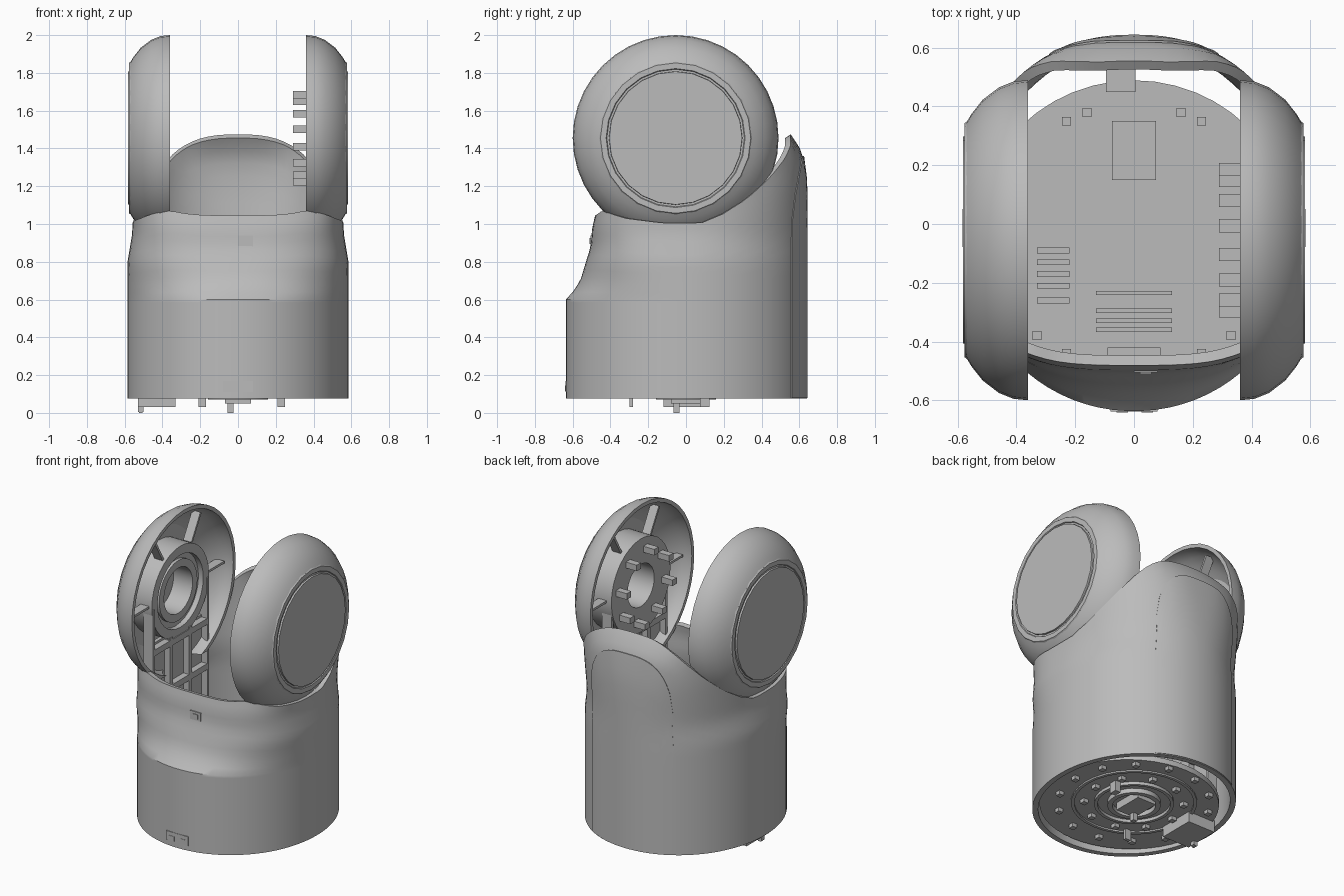
import bpy, bmesh, math

if "Cube" in bpy.data.objects:
    bpy.data.objects.remove(bpy.data.objects["Cube"])

grey = bpy.data.materials.new("light_grey")
grey.diffuse_color = (0.5, 0.5, 0.5, 1)
grey.use_nodes = True
grey.node_tree.nodes["Principled BSDF"].inputs["Base Color"].default_value = grey.diffuse_color
CY, CZ = -0.055, 1.455          # hinge axis


def finish(name, bm, angle=30, wall=0):
    bmesh.ops.recalc_face_normals(bm, faces=bm.faces)
    me = bpy.data.meshes.new(name)
    bm.to_mesh(me)
    bm.free()
    ob = bpy.data.objects.new(name, me)
    bpy.context.collection.objects.link(ob)
    me.materials.append(grey)
    bpy.ops.object.select_all(action='DESELECT')
    ob.select_set(True)
    bpy.context.view_layer.objects.active = ob
    if wall:
        mod = ob.modifiers.new("wall", 'SOLIDIFY')
        mod.thickness, mod.offset = wall, -1
        bpy.ops.object.modifier_apply(modifier="wall")
    bpy.ops.object.shade_smooth_by_angle(angle=math.radians(angle))
    return ob


def lerp(table, v):
    if v <= table[0][0]:
        return table[0][1]
    for (a, p), (b, q) in zip(table, table[1:]):
        if v <= b:
            return p + (q - p) * (v - a) / (b - a)
    return table[-1][1]


def grid(bm, rows, closed):
    vs = [[bm.verts.new(p) for p in r] for r in rows]
    n = len(vs[0])
    for a, b in zip(vs, vs[1:]):
        for i in range(n if closed else n - 1):
            j = (i + 1) % n
            bm.faces.new((a[i], a[j], b[j], b[i]))


def revolve(name, profile, axis='x', segs=40, side=1, loop=True, cut=None):
    """Spin (position along axis, radius) points around the hinge or the z axis."""
    bm = bmesh.new()
    rows = []
    for d, r in profile + (profile[:1] if loop else []):
        row = []
        for k in range(segs):
            a = math.tau * k / segs
            c, s = r * math.cos(a), r * math.sin(a)
            row.append((side * d, CY + c, CZ + s) if axis == 'x' else (c, s, d))
        rows.append(row)
    grid(bm, rows, True)
    bmesh.ops.remove_doubles(bm, verts=bm.verts, dist=1e-5)
    if cut:
        bmesh.ops.bisect_plane(bm, geom=bm.verts[:] + bm.edges[:] + bm.faces[:],
                               plane_co=(0, 0, cut), plane_no=(0, 0, -1), clear_outer=True)
    return finish(name, bm)


def boxes(name, items):
    """Each item: centre, size, optional rotation about x."""
    bm = bmesh.new()
    for c, s, *rot in items:
        vs = bmesh.ops.create_cube(bm, size=1)['verts']
        bmesh.ops.scale(bm, vec=s, verts=vs)
        if rot:
            ca, sa = math.cos(rot[0]), math.sin(rot[0])
            for v in vs:
                y, z = v.co.y, v.co.z
                v.co.y, v.co.z = y * ca - z * sa, y * sa + z * ca
        bmesh.ops.translate(bm, vec=c, verts=vs)
    return finish(name, bm)


# ---- body shell: oval tube that squares off towards its sloped rim ----
WIDTH = [(0.8, .585), (0.95, .56), (1.5, .553)]
FRONT = [(0.6, .637), (0.64, .6), (0.7, .56), (0.8, .53), (0.88, .505), (0.98, .497), (1.07, .475)]
BACK = [(1.2, .64), (1.35, .625), (1.42, .595), (1.47, .555)]
RIM = [(-.475, 1.045), (-.44, 1.07), (-.3, 1.03), (-.1, 1.005), (.1, 1.005), (.2, 1.05),
       (.3, 1.13), (.4, 1.25), (.48, 1.37), (.55, 1.475)]


def ring(t, z, grow=0.0):
    c, s = math.cos(t), math.sin(t)
    n = lerp([(.9, 2.05), (1.45, 2.6)], z) if s > 0 else lerp([(.6, 2.05), (1.05, 3.4)], z)
    x = lerp(WIDTH, z) * math.copysign(abs(c) ** (2 / n), c)
    y = lerp(BACK if s > 0 else FRONT, z) * math.copysign(abs(s) ** (2 / n), s)
    return (x + grow * c, y + grow * s, z)


def rim_height(t):
    s = math.sin(t)
    return lerp(RIM, .55 * s ** .76 if s > 0 else -.475 * (-s) ** .66)


SEG = 80
angles = [math.tau * (k + .5) / SEG for k in range(SEG)]
rows = [[ring(t, z) for t in angles] for z in (.075, .35, .585, .6)]
for k in range(1, 13):
    rows.append([ring(t, .6 + (rim_height(t) - .6) * k / 12) for t in angles])
bm = bmesh.new()
grid(bm, rows, True)
finish("body_shell", bm, 32, .035)

# back cover, an arched panel lying on the shell
cols = [math.radians(60 + 60 * k / 24) for k in range(25)]
bm = bmesh.new()
rows = []
for k in range(13):
    rows.append([ring(t, .08 + (.92 + .36 * (1 - abs(math.cos(t) / .501) ** 2.5) ** .5) * k / 12, .0045)
                 for t in cols])
grid(bm, rows, False)
finish("back_cover", bm, 32, .007)

# ---- ears, caps and hinge hubs on both sides ----
EAR = [(.36, .545), (.41, .54), (.46, .52), (.515, .478), (.553, .43), (.571, .40),
       (.571, .0), (.54, .0), (.54, .38), (.515, .42), (.48, .46), (.44, .493), (.40, .514), (.36, .52)]
for side, tag in ((1, "right"), (-1, "left")):
    revolve(tag + "_ear", EAR, side=side, cut=.97)
    revolve(tag + "_cap_ring", [(.568, .405), (.577, .398), (.577, .368), (.568, .362)], side=side, segs=24)
    revolve(tag + "_cap", [(.56, 0), (.56, .355), (.582, .352), (.582, 0)], side=side, segs=24)
    if side > 0:
        hub = [(.37, .14), (.37, .31), (.55, .31), (.55, .14)]
    else:
        hub = [(.40, .15), (.40, .20), (.42, .20), (.42, .24), (.385, .24), (.385, .30), (.55, .30), (.55, .15)]
    revolve(tag + "_hub", hub, side=side, segs=32)
    # upright frame that carries the hub, with side walls rising to the hinge axis
    frame = [((side * .41, CY + dy, .66), (.06, .03, 1.05)) for dy in (-.10, .10)]
    frame += [((side * .415, CY + dy, .79), (.07, .02, 1.30)) for dy in (-.285, .285)]
    frame += [((side * .435, CY, .66), (.025, .57, 1.05))]
    frame += [((side * .41, CY, z), (.06, .56, .04)) for z in (.5, .85, 1.15)]
    boxes(tag + "_upright", frame)
    # ribs between hub and ear
    boxes(tag + "_ear_ribs", [((side * .435, CY + .395 * math.cos(a), CZ + .395 * math.sin(a)),
                               (.06, .19, .015), a)
                              for a in map(math.radians, (0, 60, 120, 180))])

# locating pins on the right hub
boxes("hub_pins", [((.335, CY + .245 * math.cos(a), CZ + .235 * math.sin(a)), (.09, .045, .04))
                   for a in (math.tau * k / 8 + .2 for k in range(8))])

# ---- base plate with underside rings ----
base = revolve("base_plate", [(.10, 0), (.10, .545), (.135, .545), (.135, 0)], 'z', 48, loop=False)
base.scale.y = .98
base.location.y = -.045
for i, (r0, r1, z) in enumerate([(.05, .07, .075), (.13, .16, .07), (.22, .24, .08), (.36, .38, .09)]):
    revolve("base_ring_%d" % i, [(.11, r0), (z, r0), (z, r1), (.11, r1)], 'z', 32)
boxes("base_studs", [((r * math.cos(a), r * math.sin(a), .09), (.035, .035, .03))
                     for r, n in ((.30, 10), (.46, 14)) for a in (math.tau * k / n for k in range(n))])
boxes("base_connectors", [((-.43, 0, .07), (.20, .24, .08)), ((-.515, -.05, .04), (.03, .03, .07)),
                          ((-.19, -.29, .07), (.04, .02, .08)), ((0, .02, .075), (.14, .2, .05)),
                          ((-.04, -.05, .04), (.03, .03, .08)), ((.23, .1, .07), (.04, .05, .08)),
                          ((-.515, -.05, .015), (.02, .03, .03))])

# ---- details inside, on the base plate ----
inner = [((0, .25, .145), (.15, .20, .03))]
inner += [((0, y, .14), (.26, .015, .02)) for y in (-.235, -.295, -.33, -.36)]
inner += [((-.275, y, .15), (.11, .02, .04)) for y in (-.09, -.13, -.17, -.21, -.26)]
inner += [((sx * x, y, .15), (.03, .03, .04)) for sx in (-1, 1)
          for x, y in ((.23, -.44), (.33, -.38), (.23, .35), (.16, .38))]
boxes("board_parts", inner)
boxes("rim_latches", [((-.045, .52, .9), (.10, .14, .04)), ((0, -.45, .3), (.18, .06, .05))])

# small sockets on the front
boxes("front_sockets", [((.04, -.500, .91), (.08, .012, .06)), ((.04, -.504, .91), (.04, .012, .03)),
                        ((0, -.633, .14), (.16, .012, .06)),
                        ((-.04, -.637, .13), (.04, .008, .03)), ((.045, -.637, .13), (.04, .008, .03))])
